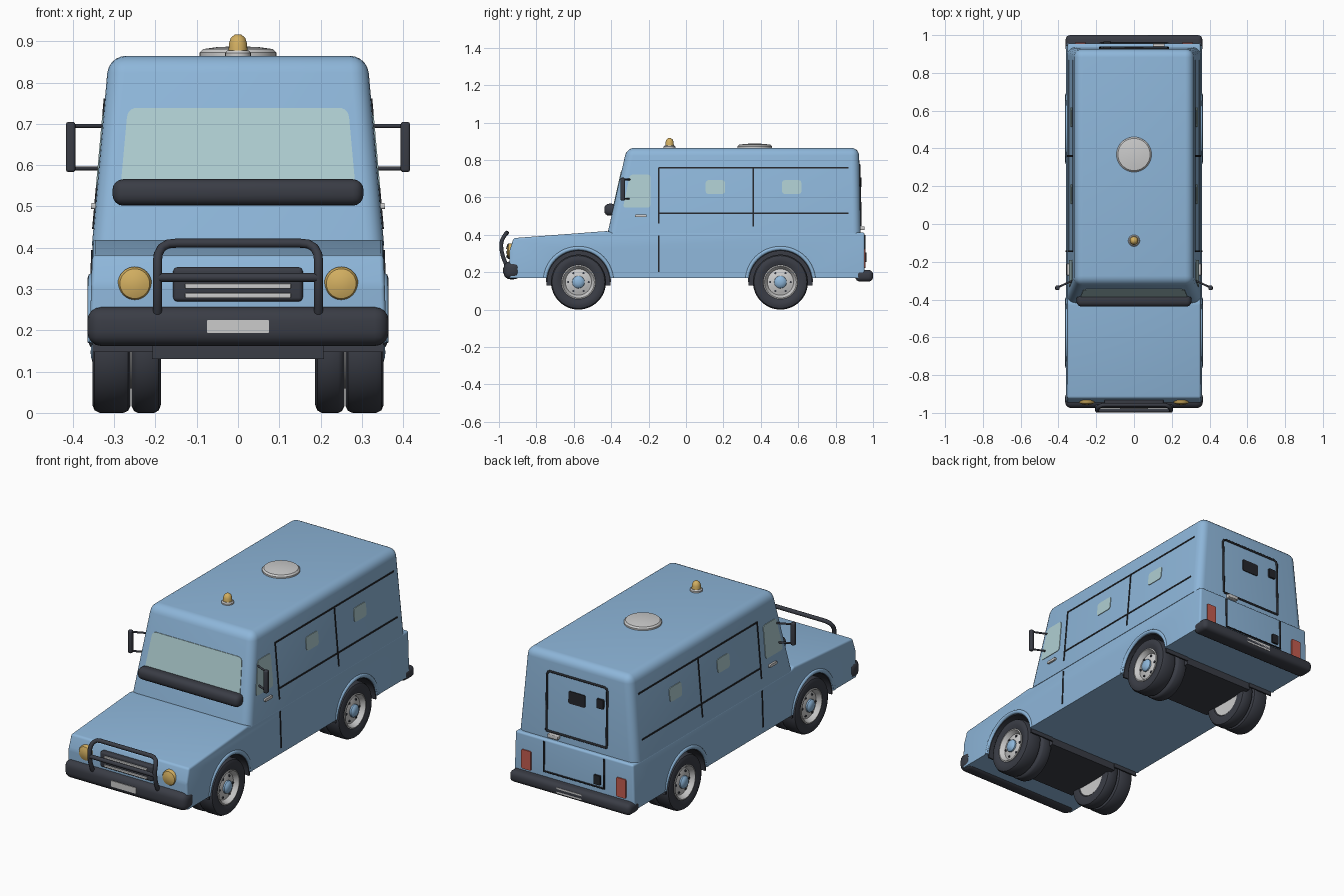
import bpy, bmesh, math
from mathutils import Vector, Matrix

if "Cube" in bpy.data.objects:
    bpy.data.objects.remove(bpy.data.objects["Cube"])

def mat(name, r, g, b):
    m = bpy.data.materials.new(name)
    m.diffuse_color = (r, g, b, 1)
    m.use_nodes = True
    m.node_tree.nodes["Principled BSDF"].inputs["Base Color"].default_value = m.diffuse_color
    return m

BLUE = mat("body_blue", 0.27, 0.47, 0.70)
DARK = mat("dark_rubber", 0.042, 0.046, 0.06)
BLACK = mat("trim_black", 0.018, 0.02, 0.025)
GLASS = mat("pale_glass", 0.43, 0.62, 0.64)
GREY = mat("light_grey", 0.60, 0.60, 0.60)
AMBER = mat("amber", 0.65, 0.43, 0.12)
RED = mat("tail_red", 0.55, 0.11, 0.08)

def finish(bm, name, m, mirror=False, angle=35):
    if mirror:
        d = bmesh.ops.duplicate(bm, geom=bm.verts[:] + bm.edges[:] + bm.faces[:])["geom"]
        bmesh.ops.scale(bm, vec=(-1, 1, 1), verts=[v for v in d if isinstance(v, bmesh.types.BMVert)])
    bmesh.ops.recalc_face_normals(bm, faces=bm.faces[:])
    me = bpy.data.meshes.new(name)
    bm.to_mesh(me)
    bm.free()
    ob = bpy.data.objects.new(name, me)
    bpy.context.collection.objects.link(ob)
    me.materials.append(m)
    smooth(ob, angle)
    return ob

def smooth(ob, angle=35):
    bpy.ops.object.select_all(action='DESELECT')
    ob.select_set(True)
    bpy.context.view_layer.objects.active = ob
    bpy.ops.object.shade_smooth_by_angle(angle=math.radians(angle))

def loft(bm, a, b):
    """Closed solid between two matching point loops."""
    va, vb = [bm.verts.new(p) for p in a], [bm.verts.new(p) for p in b]
    n = len(va)
    bm.faces.new(va)
    bm.faces.new(vb[::-1])
    for i in range(n):
        bm.faces.new((va[i], vb[i], vb[(i + 1) % n], va[(i + 1) % n]))

def solid(name, a, b, m, bevel=0, seg=4, mirror=False, keep=lambda e: True):
    bm = bmesh.new()
    loft(bm, a, b)
    bmesh.ops.recalc_face_normals(bm, faces=bm.faces[:])
    if bevel:
        bmesh.ops.bevel(bm, geom=[e for e in bm.edges if keep(e)], offset=bevel, segments=seg,
                        profile=0.5, affect='EDGES', clamp_overlap=True)
    return finish(bm, name, m, mirror)

def box(name, x, y, z, m, bevel=0, mirror=False):
    loop = lambda zz: [(x[0], y[0], zz), (x[1], y[0], zz), (x[1], y[1], zz), (x[0], y[1], zz)]
    return solid(name, loop(z[0]), loop(z[1]), m, bevel, 4, mirror)

def rounded(pts, r, n=5):
    out, k = [], len(pts)
    for i in range(k):
        p, a, b = (Vector(pts[j % k]) for j in (i, i - 1, i + 1))
        s, e = p + (a - p).normalized() * r, p + (b - p).normalized() * r
        out += [s * (1 - t) ** 2 + p * 2 * t * (1 - t) + e * t * t for t in (j / n for j in range(n + 1))]
    return out

def rect(u0, u1, v0, v1, r=0):
    pts = [(u0, v0), (u1, v0), (u1, v1), (u0, v1)]
    return rounded(pts, r) if r else pts

# Surface equations of the tapered shell
side_x = lambda z: 0.354 - 0.089 * (z - 0.405) if z > 0.405 else 0.36 - 0.033 * (z - 0.17)
front_y = lambda z: -0.42 + 0.225 * (z - 0.405)
rear_y = lambda z: 0.935 - 0.022 * (z - 0.405) if z > 0.42 else 0.955

def side_plate(name, pts, m, t=0.003):
    solid(name, [(side_x(z) - 0.004, y, z) for y, z in pts],
          [(side_x(z) + t, y, z) for y, z in pts], m, mirror=True)

def face_plate(name, pts, fy, out, m, t=0.003, mirror=False):
    solid(name, [(x, fy(z) - out * 0.004, z) for x, z in pts],
          [(x, fy(z) + out * t, z) for x, z in pts], m, mirror=mirror)

def lathe(name, prof, axis, centres, m, steps=40, mirror=False):
    """Revolve (radius, height) points about an axis at each centre."""
    bm = bmesh.new()
    rot = Vector(axis).to_track_quat('Z', 'Y').to_matrix().to_4x4()
    for c in centres:
        vs = [bm.verts.new((r, 0, h)) for r, h in prof]
        es = [bm.edges.new(p) for p in zip(vs, vs[1:])]
        res = bmesh.ops.spin(bm, geom=vs + es, cent=(0, 0, 0), axis=(0, 0, 1),
                             angle=2 * math.pi, steps=steps, use_merge=True)
        new = [v for v in bm.verts if not v.tag]
        bmesh.ops.transform(bm, matrix=Matrix.Translation(c) @ rot, verts=new)
        for v in bm.verts:
            v.tag = True
    bmesh.ops.remove_doubles(bm, verts=bm.verts[:], dist=1e-5)
    return finish(bm, name, m, mirror)

def tube(name, paths, r, m):
    cu = bpy.data.curves.new(name, 'CURVE')
    cu.dimensions = '3D'
    cu.bevel_depth, cu.bevel_resolution, cu.use_fill_caps = r, 3, True
    for path in paths:
        sp = cu.splines.new('POLY')
        sp.points.add(len(path) - 1)
        for p, co in zip(sp.points, path):
            p.co = (*co, 1)
    ob = bpy.data.objects.new(name, cu)
    bpy.context.collection.objects.link(ob)
    bpy.ops.object.select_all(action='DESELECT')
    ob.select_set(True)
    bpy.context.view_layer.objects.active = ob
    bpy.ops.object.convert(target='MESH')
    ob = bpy.context.view_layer.objects.active
    ob.data.materials.clear()
    ob.data.materials.append(m)
    smooth(ob, 50)

WHEEL_Y, WZ = (-0.575, 0.505), 0.147

# Lower body with bonnet
prof = [(-0.945, 0.17), (-0.945, 0.31), (-0.922, 0.382), (-0.42, 0.42), (-0.40, 0.412), (0.955, 0.412), (0.955, 0.17)]
wid = lambda y, z: side_x(min(z, 0.4))
lower = solid("lower_body", [(-wid(y, z), y, z) for y, z in prof], [(wid(y, z), y, z) for y, z in prof],
              BLUE, 0.024, 4, keep=lambda e: max(v.co.z for v in e.verts) > 0.2)

# Wheel openings cut into the lower body
cut = lathe("arch_cutter", [(0, 0.205), (0.172, 0.205), (0.172, 0.5), (0, 0.5)], (1, 0, 0),
            [(0, y, WZ) for y in WHEEL_Y], DARK, 48, True)
mod = lower.modifiers.new("arches", 'BOOLEAN')
mod.operation, mod.object, mod.solver = 'DIFFERENCE', cut, 'EXACT'
bpy.context.view_layer.objects.active = lower
bpy.ops.object.modifier_apply(modifier="arches")
bpy.data.objects.remove(cut)
smooth(lower)

# Upper body shell
def ring(z):
    x = side_x(z)
    return [(-x, front_y(z), z), (x, front_y(z), z), (x, rear_y(max(z, .43)), z), (-x, rear_y(max(z, .43)), z)]
solid("upper_body", ring(0.406), ring(0.865), BLUE, 0.042, 5,
      keep=lambda e: max(v.co.z for v in e.verts) > 0.5)

# Wheel wells, arch liners, arch lips
arc = lambda r, y: [(y + r * math.cos(math.pi * i / 24), WZ + r * math.sin(math.pi * i / 24)) for i in range(25)]
for tag, wy in zip(("front", "rear"), WHEEL_Y):
    well = [(wy + 0.17, 0.13)] + arc(0.17, wy) + [(wy - 0.17, 0.13)]
    solid(tag + "_wheel_well", [(-0.208, *p) for p in well], [(0.208, *p) for p in well], DARK)
    liner = arc(0.174, wy) + arc(0.166, wy)[::-1]
    solid(tag + "_arch_liner", [(0.206, *p) for p in liner], [(0.352, *p) for p in liner], DARK, mirror=True)
    lip = [p for p in arc(0.181, wy) if p[1] > 0.168]
    tube(tag + "_arch_lip", [[(s * 0.353, *p) for p in lip] for s in (-1, 1)], 0.011, BLUE)

# Twin wheels on each corner
hubs = [(0, y, WZ) for y in WHEEL_Y]
X = (1, 0, 0)
lathe("outer_tyres", [(0.085, 0.262), (0.13, 0.26), (0.142, 0.266), (0.147, 0.278), (0.147, 0.335),
      (0.141, 0.347), (0.128, 0.353), (0.11, 0.352), (0.09, 0.344), (0.085, 0.33)], X, hubs, DARK, 48, True)
lathe("inner_tyres", [(0.085, 0.256), (0.13, 0.258), (0.142, 0.252), (0.147, 0.243), (0.147, 0.203),
      (0.141, 0.192), (0.128, 0.187), (0.095, 0.19), (0.085, 0.2)], X, hubs, DARK, 48, True)
lathe("wheel_rims", [(0, 0.196), (0.09, 0.194), (0.088, 0.25), (0.088, 0.34), (0.091, 0.348), (0.085, 0.35),
      (0.077, 0.338), (0.07, 0.326), (0.055, 0.33), (0.04, 0.336), (0, 0.338)], X, hubs, GREY, 40, True)
lathe("hub_caps", [(0.034, 0.33), (0.033, 0.344), (0.026, 0.352), (0.012, 0.356), (0, 0.357)], X, hubs, BLUE, 24, True)
bolts = [(0, y + 0.055 * math.cos(a), WZ + 0.055 * math.sin(a)) for y in WHEEL_Y
         for a in (math.tau * i / 6 for i in range(6))]
lathe("wheel_bolts", [(0.006, 0.325), (0.006, 0.335), (0, 0.336)], X, bolts, DARK, 8, True)

# Bumpers and number plates
box("front_bumper", (-0.365, 0.365), (-0.975, -0.885), (0.162, 0.257), DARK, 0.034)
box("rear_bumper", (-0.362, 0.362), (0.905, 1.0), (0.15, 0.212), DARK, 0.024)
face_plate("front_number_plate", rect(-0.075, 0.075, 0.193, 0.225, 0.004), lambda z: -0.975, -1, GREY)
face_plate("rear_number_plate", rect(-0.075, 0.075, 0.166, 0.196, 0.004), lambda z: 0.998, 1, GREY, 0.002)

# Grille, headlights
box("grille", (-0.157, 0.157), (-0.957, -0.91), (0.27, 0.353), DARK, 0.01)
for i, z in enumerate((0.284, 0.307, 0.331)):
    box(f"grille_slat_{i}", (-0.128, 0.128), (-0.963, -0.95), (z - 0.006, z + 0.006), GREY, 0.002)
lathe("headlights", [(0.041, -0.02), (0.041, 0.004), (0.036, 0.012), (0.02, 0.018), (0, 0.02)], (0, -1, 0),
      [(0.25, -0.938, 0.313)], AMBER, 32, True)

# Bull bar
bar_y = lambda z: -0.988 + (7 if z > 0.345 else 2.5) * (z - 0.345) ** 2
half = [(0.195, 0.23 + 0.02 * i) for i in range(8)] + [(0.193, 0.385), (0.185, 0.4), (0.17, 0.409), (0.15, 0.411)]
hoop = [(x, bar_y(z), z) for x, z in half]
tube("bull_bar", [hoop + [(-x, y, z) for x, y, z in hoop[::-1]],
                  [(-0.195, bar_y(0.328), 0.328), (0.195, bar_y(0.328), 0.328)]], 0.011, DARK)

# Windscreen and cowl
face_plate("windscreen", rounded([(-0.286, 0.53), (0.286, 0.53), (0.267, 0.739), (-0.267, 0.739)], 0.025), front_y, -1, GLASS)
box("windscreen_cowl", (-0.304, 0.304), (-0.437, -0.37), (0.502, 0.566), DARK, 0.026)

# Side windows, trim lines, door handles
side_plate("cab_windows", rounded([(-0.337, 0.545), (-0.19, 0.545), (-0.19, 0.722), (-0.3, 0.722)], 0.018), GLASS)
for tag, y in (("middle", 0.157), ("rear", 0.565)):
    side_plate(tag + "_side_windows", rect(y - 0.052, y + 0.052, 0.618, 0.692, 0.018), GLASS)
w = 0.004
for i, r in enumerate([(-0.148, 0.868, 0.757 - w, 0.757 + w), (-0.148, 0.868, 0.515 - w, 0.515 + w),
                       (-0.145 - w, -0.145 + w, 0.46, 0.757), (-0.145 - w, -0.145 + w, 0.2, 0.395),
                       (0.36 - w, 0.36 + w, 0.445, 0.757)]):
    side_plate(f"side_trim_{i}", rect(*r), BLACK)
side_plate("door_handles", rect(-0.272, -0.21, 0.494, 0.508, 0.005), GREY, 0.01)

# Mirrors
box("mirrors", (0.394, 0.417), (-0.35, -0.326), (0.583, 0.705), DARK, 0.007, True)
tube("mirror_arms", [[(s * 0.325, -0.30, z), (s * 0.405, -0.336, z)] for s in (-1, 1) for z in (0.592, 0.695)], 0.005, DARK)

# Roof vent and beacon
Z = (0, 0, 1)
lathe("roof_vent", [(0.093, 0.86), (0.093, 0.873), (0.085, 0.881), (0.05, 0.886), (0, 0.888)], Z, [(0, 0.368, 0)], GREY, 48)
lathe("beacon_base", [(0.031, 0.86), (0.031, 0.872), (0.026, 0.878), (0, 0.878)], Z, [(0, -0.088, 0)], GREY, 24)
lathe("beacon", [(0.023, 0.87), (0.022, 0.895), (0.017, 0.909), (0.008, 0.916), (0, 0.917)], Z, [(0, -0.088, 0)], AMBER, 24)

# Rear door outline, window, hinges, handle, tail lights
up = [(0.18, 0.452), (0.18, 0.755), (0.175, 0.767), (0.163, 0.772)]
up = [(x, rear_y(z), z) for x, z in up]
low = [(0.18, 0.955, 0.40), (0.18, 0.955, 0.24)]
flip = lambda p: [(-x, y, z) for x, y, z in p[::-1]]
tube("rear_door_frame", [up + flip(up), [up[0], flip(up)[-1]], low + flip(low)], 0.006, BLACK)
face_plate("rear_door_window", rect(-0.05, 0.05, 0.632, 0.698, 0.01), rear_y, 1, BLACK, 0.004)
face_plate("rear_upper_hinge", rect(-0.162, -0.122, 0.655, 0.705, 0.005), rear_y, 1, BLACK, 0.01)
face_plate("rear_lower_hinge", rect(-0.162, -0.122, 0.255, 0.305, 0.005), rear_y, 1, BLACK, 0.01)
box("rear_door_handle", (0.1, 0.162), (0.925, 0.955), (0.425, 0.445), GREY, 0.004)
face_plate("tail_lights", rect(0.255, 0.312, 0.222, 0.325, 0.008), lambda z: 0.955, 1, RED, 0.006, True)
